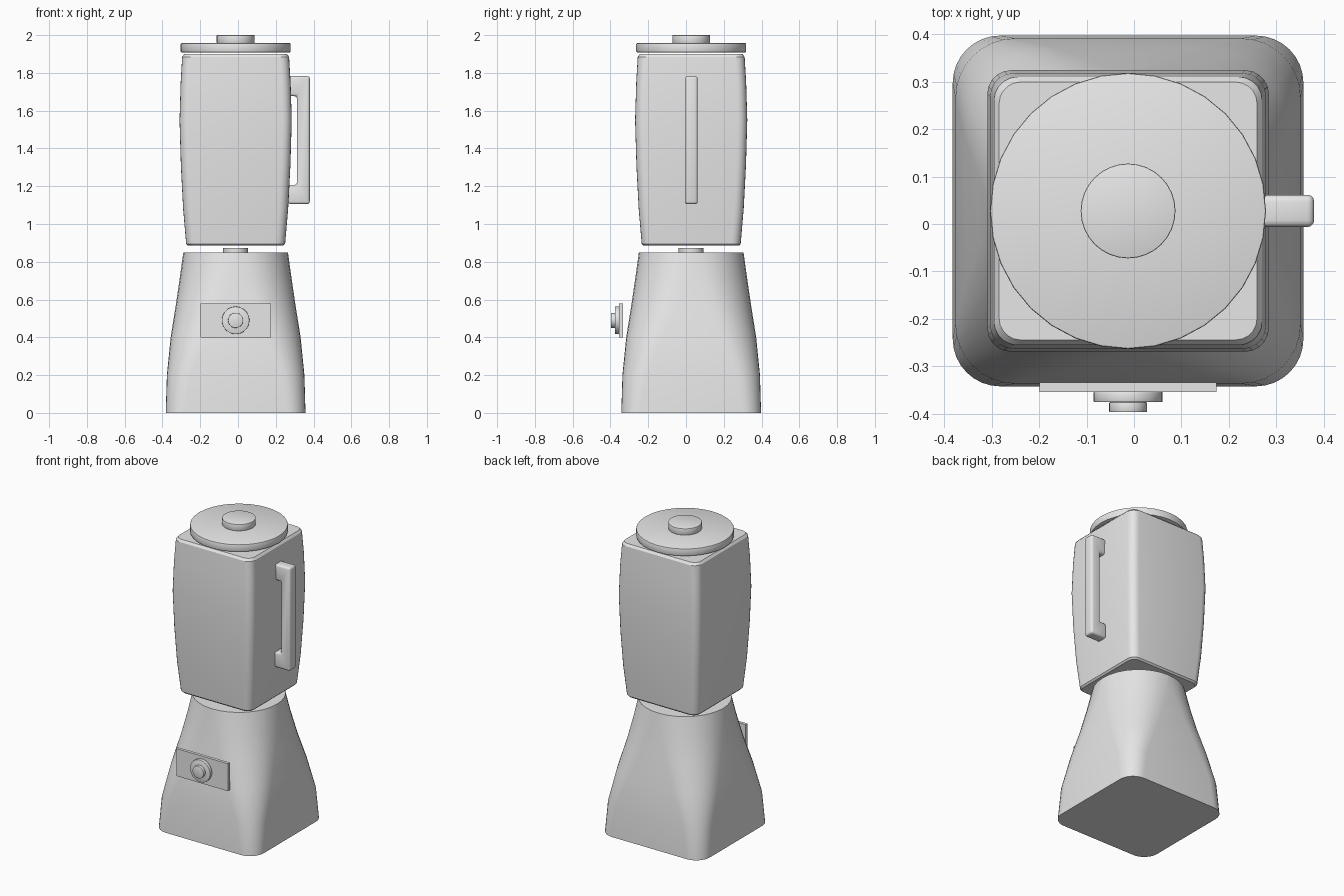
import bpy, bmesh, math
from mathutils import Matrix

if "Cube" in bpy.data.objects:
    bpy.data.objects.remove(bpy.data.objects["Cube"], do_unlink=True)

grey = bpy.data.materials.new("light_grey")
grey.use_nodes = True
grey.diffuse_color = (0.8, 0.8, 0.8, 1)
grey.node_tree.nodes["Principled BSDF"].inputs["Base Color"].default_value = (0.8, 0.8, 0.8, 1)

CX, CY = -0.0125, 0.0275   # shared vertical axis of body, jar and lid


def finish(name, bm, bevel=0, segments=2, angle=30):
    """Turn a bmesh into a shaded object, with an optional bevel."""
    bmesh.ops.recalc_face_normals(bm, faces=bm.faces)
    mesh = bpy.data.meshes.new(name)
    bm.to_mesh(mesh)
    bm.free()
    mesh.materials.append(grey)
    obj = bpy.data.objects.new(name, mesh)
    bpy.context.collection.objects.link(obj)
    bpy.ops.object.select_all(action="DESELECT")
    obj.select_set(True)
    bpy.context.view_layer.objects.active = obj
    if bevel:
        mod = obj.modifiers.new("rounded_edges", "BEVEL")
        mod.width, mod.segments, mod.limit_method = bevel, segments, "ANGLE"
        bpy.ops.object.modifier_apply(modifier=mod.name)
    bpy.ops.object.shade_smooth_by_angle(angle=math.radians(angle))
    return obj


def rounded_loft(name, sections, steps):
    """Skin rounded squares given as (height, half width, corner radius)."""
    bm = bmesh.new()
    rings = []
    for z, half, r in sections:
        ring = []
        for corner in range(4):
            mid = math.pi / 4 + corner * math.pi / 2
            ox = math.copysign(half - r, math.cos(mid))
            oy = math.copysign(half - r, math.sin(mid))
            for i in range(steps + 1):
                a = (corner + i / steps) * math.pi / 2
                # The tiny inset keeps neighbouring corners apart on a full circle
                ring.append(bm.verts.new((CX + ox + r * math.cos(a), CY + oy + r * math.sin(a), z)))
        rings.append(ring)
    for low, high in zip(rings, rings[1:]):
        for i in range(len(low)):
            j = (i + 1) % len(low)
            bm.faces.new((low[i], low[j], high[j], high[i]))
    bm.faces.new(rings[0][::-1])
    bm.faces.new(rings[-1])
    return finish(name, bm)


def disc(name, radius, start, end, sides=32, forward=False, z=0, bevel=0):
    """Cylinder on the shared axis, or facing the front at height z."""
    bm = bmesh.new()
    mid = (start + end) / 2
    place = Matrix.Translation((CX, mid, z) if forward else (CX, CY, mid))
    if forward:
        place = place @ Matrix.Rotation(math.pi / 2, 4, "X")
    bmesh.ops.create_cone(bm, cap_ends=True, segments=sides, radius1=radius,
                          radius2=radius, depth=end - start, matrix=place)
    return finish(name, bm, bevel)


def box(name, low, high, bevel=0):
    bm = bmesh.new()
    mid = [(a + b) / 2 for a, b in zip(low, high)]
    size = [b - a for a, b in zip(low, high)]
    bmesh.ops.create_cube(bm, size=1, matrix=Matrix.Translation(mid) @ Matrix.Diagonal((*size, 1)))
    return finish(name, bm, bevel)


# Motor base: rounded square foot blending into a round top
rounded_loft("motor_base", [
    (0, 0.37, 0.10), (0.2, 0.364, 0.125), (0.4, 0.344, 0.19),
    (0.57, 0.317, 0.235), (0.72, 0.295, 0.262), (0.85, 0.277, 0.276)], 8)
disc("drive_hub", 0.066, 0.85, 0.872)

# Jar: bulging rounded square with softened rims
rounded_loft("jar", [
    (0.885, 0.252, 0.045), (0.895, 0.262, 0.05), (1.08, 0.278, 0.05),
    (1.31, 0.290, 0.05), (1.55, 0.297, 0.05), (1.75, 0.291, 0.05),
    (1.885, 0.283, 0.05), (1.90, 0.272, 0.045)], 5)

# Lid and its cap
disc("lid", 0.291, 1.909, 1.957, bevel=0.004)
disc("lid_cap", 0.1, 1.957, 2.0, bevel=0.003)

# Handle: a C-shaped outline extruded sideways
bm = bmesh.new()
outline = [(0.265, 1.105), (0.38, 1.105), (0.38, 1.783), (0.265, 1.783),
           (0.265, 1.677), (0.312, 1.677), (0.312, 1.207), (0.265, 1.207)]
side = bm.faces.new([bm.verts.new((x, CY - 0.034, z)) for x, z in outline])
grown = bmesh.ops.extrude_face_region(bm, geom=[side])["geom"]
bmesh.ops.translate(bm, vec=(0, 0.068, 0),
                    verts=[v for v in grown if isinstance(v, bmesh.types.BMVert)])
finish("handle", bm, bevel=0.014, segments=3)

# Control panel with a stepped dial
box("control_panel", (-0.199, -0.354, 0.40), (0.174, -0.334, 0.58))
disc("dial_base", 0.073, -0.376, -0.354, forward=True, z=0.49, bevel=0.003)
disc("dial_knob", 0.04, -0.397, -0.376, forward=True, z=0.49, bevel=0.002)
